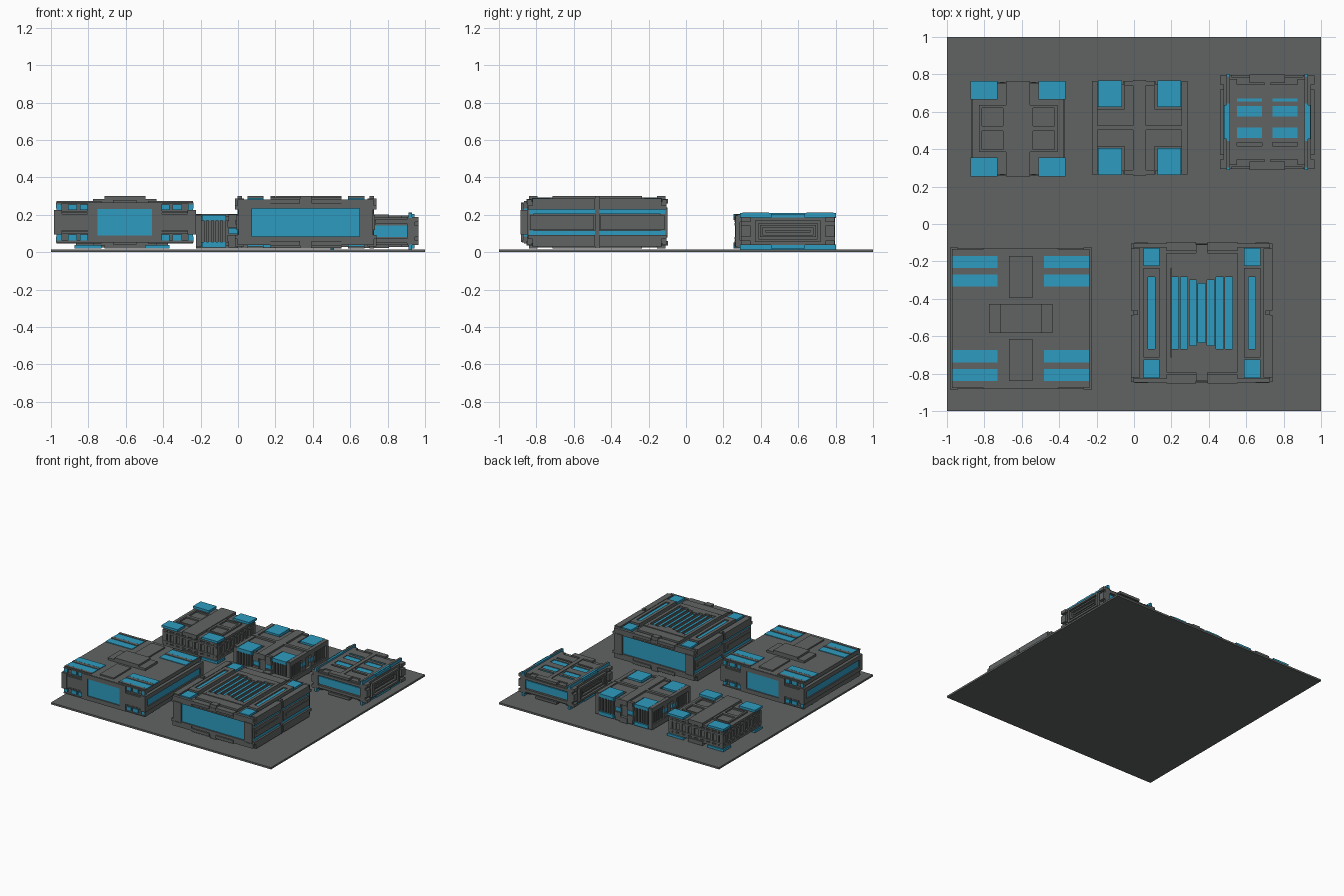
import bpy, bmesh
from itertools import product
from mathutils import Matrix, Vector

old = bpy.data.objects.get("Cube")
if old:
    bpy.data.objects.remove(old)


def material(name, rgb):
    m = bpy.data.materials.new(name)
    m.use_nodes = True
    m.diffuse_color = (*rgb, 1)
    m.node_tree.nodes["Principled BSDF"].inputs["Base Color"].default_value = (*rgb, 1)
    return m


GRAY = material("slate_gray", (0.120, 0.127, 0.127))
BLUE = material("bright_blue", (0.027, 0.33, 0.53))


def part(name, mat, centre, boxes, mirror="xyz"):
    """One object from boxes (x0, x1, y0, y1, z0, z1), mirrored about the centre."""
    signs = [(1, -1) if a in mirror else (1,) for a in "xyz"]
    done = set()
    for b in boxes:
        for s in product(*signs):
            done.add(tuple(round(v, 4) for i in range(3)
                           for v in sorted((b[2 * i] * s[i], b[2 * i + 1] * s[i]))))
    bm = bmesh.new()
    for x0, x1, y0, y1, z0, z1 in sorted(done):
        mid = Vector(((x0 + x1) / 2, (y0 + y1) / 2, (z0 + z1) / 2))
        bmesh.ops.create_cube(bm, size=1, matrix=Matrix.Translation(mid)
                              @ Matrix.Diagonal((x1 - x0, y1 - y0, z1 - z0, 1)))
    me = bpy.data.meshes.new(name)
    bm.to_mesh(me)
    bm.free()
    me.materials.append(mat)
    ob = bpy.data.objects.new(name, me)
    ob.location = centre
    bpy.context.collection.objects.link(ob)
    return ob


def ring(x0, x1, y0, y1, wx, wy, z0, z1):
    """Rectangular frame lying flat."""
    return [(x0, x0 + wx, y0, y1, z0, z1), (x1 - wx, x1, y0, y1, z0, z1),
            (x0 + wx, x1 - wx, y0, y0 + wy, z0, z1), (x0 + wx, x1 - wx, y1 - wy, y1, z0, z1)]


part("base_plate", GRAY, (0, 0, 0), [(-1, 1, -1, 1, 0, 0.015)], "")

# Front left block: louvred corners and stepped centre plate
C = (-0.605, -0.505, 0.16)
part("louvre_block_body", GRAY, C, [
    (-.35, .35, -.35, .35, -.1, .1),
    (-.367, .367, -.372, .372, .098, .107)])
part("louvre_block_centre_plates", GRAY, C, [
    (-.17, .17, -.078, .078, .1, .125),
    (-.11, .11, -.078, .078, .12, .14),
    (-.0625, .0625, .11, .335, .1, .118)])
part("louvre_block_louvre_bars", GRAY, C, [
    (.125, .365, .24, .266, .1, .114), (.125, .365, .339, .36, .1, .114)])
part("louvre_block_blue_louvres", BLUE, C, [
    (.125, .365, .17, .235, .1, .112), (.125, .365, .27, .335, .1, .112)])
part("louvre_block_front_frame", GRAY, C, [
    (.145, .2, .34, .378, -.105, .105), (-.145, .145, .34, .378, .07, .105),
    (.2, .36, .34, .375, -.045, .045), (.2, .345, .34, .37, .05, .06),
    (.335, .38, .34, .38, -.065, .065)])
part("louvre_block_front_panel", BLUE, C, [(-.145, .145, .34, .37, -.07, .07)])
part("louvre_block_front_lights", BLUE, C, [
    (.337, .365, .34, .366, .066, .096), (.255, .305, .34, .366, .066, .096),
    (.187, .24, .34, .366, .066, .096)])
part("louvre_block_side_rails", GRAY, C, [
    (.34, .38, -.345, .345, .03, .065), (.34, .367, -.365, .365, .075, .1)])
part("louvre_block_side_strip", BLUE, C, [(.34, .37, -.345, .345, -.03, .03)])

# Front right block: slatted grille
C = (0.3625, -0.475, 0.16)
part("grille_block_body", GRAY, C, [
    (-.345, .345, -.35, .35, -.1, .1),
    (-.365, .365, -.368, .368, .08, .112)])
part("grille_block_front_panel", BLUE, C, [(-.2875, .2875, .34, .362, -.075, .075)])
part("grille_block_front_frame", GRAY, C, [
    (.2875, .36, .34, .375, -.08, .08), (-.2875, .2875, .34, .372, .075, .085)])
part("grille_block_top_frame", GRAY, C, [
    (.33, .3775, .012, .345, .085, .128), (.33, .365, -.012, .012, .1, .122),
    (.19, .365, .35, .372, .085, .122), (.03, .19, .33, .378, .1, .125),
    (-.03, .03, .32, .365, .1, .14), (-.19, .19, .24, .32, .1, .134)])
part("grille_block_side_ribs", GRAY, C, [
    (.34, .37, .018, .36, -.04, .04), (.34, .365, -.012, .012, -.14, .14),
    (.34, .3775, .012, .37, .068, .09), (.355, .375, .05, .34, -.012, .012)])
part("grille_block_side_strips", BLUE, C, [(.34, .362, -.365, .365, .044, .068)])
slot_half = {0: .158, 1: .175, 2: .1925, 3: .1925}
slats = [(.164, .19, -.24, .24, .11, .14)]
for i, h in slot_half.items():
    x = i * .048
    slats.append((x - .019, x + .019, h, .24, .11, .14))
    if i < 3:
        slats.append((x + .019, x + .029, -.24, .24, .11, .14))
part("grille_block_slats", GRAY, C, slats)
part("grille_block_slot_floors", BLUE, C, [
    (i * .048 - .019, i * .048 + .019, -h, h, .11, .122) for i, h in slot_half.items()])
part("grille_block_rails", GRAY, C, ring(.225, .3125, -.24, .24, .026, .048, .11, .14))
part("grille_block_rail_lights", BLUE, C, [(.251, .2865, -.192, .192, .11, .13)])
part("grille_block_corner_pads", BLUE, C, [(.225, .3125, .25, .348, .11, .13)])

# Back left block: four corner pads and four windows
C = (-0.62, 0.51, 0.1125)
part("window_block_body", GRAY, C, [
    (-.235, .235, -.235, .235, -.07, .07),
    (-.245, .245, -.245, .245, .055, .074)])
part("window_block_spine", GRAY, C, [(-.065, .065, -.255, .255, .06, .0925)])
part("window_block_window_frames", GRAY, C,
     ring(.065, .21, 0, .125, .016, .014, .07, .086))
part("window_block_corner_pads", BLUE, C, [(.11, .255, .155, .255, .074, .0925)])
teeth = [(x - .012, x + .012) for x in (.03, .085, .14, .195)]
part("window_block_side_grid", GRAY, C,
     [(a, b, .23, .247, -.06, .06) for a, b in teeth]
     + [(.23, .247, a, b, -.06, .06) for a, b in teeth]
     + [(-.24, .24, .23, .25, .03, .045), (.23, .25, -.24, .24, .03, .045),
        (.215, .248, .215, .248, -.06, .06)])

# Back middle block: cross ribs and four pads
C = (0.03, 0.515, 0.1125)
part("cross_block_body", GRAY, C, [
    (-.23, .23, -.23, .23, -.06, .06),
    (-.08, .08, -.243, .243, .05, .078), (-.245, .245, -.1, .1, .05, .078)])
part("cross_block_ribs", GRAY, C, [
    (-.035, .035, -.255, .255, .05, .0925), (-.255, .255, -.0125, .0125, .05, .0925),
    (.035, .08, .225, .25, .05, .088), (.225, .255, .0125, .24, .05, .088)])
part("cross_block_corner_pads", BLUE, C, [(.095, .222, .11, .252, .058, .087)])
fins = [(x - .007, x + .007) for x in (.105, .13, .155, .18, .205)]
part("cross_block_side_fins", GRAY, C,
     [(a, b, .22, .245, -.058, .058) for a, b in fins]
     + [(.22, .245, a, b, -.058, .058) for a, b in fins]
     + [(.03, .085, .22, .25, .02, .055), (.22, .25, .03, .085, .02, .055),
        (.225, .255, .225, .25, -.085, .085)])
part("cross_block_side_lights", BLUE, C, [
    (.03, .08, .22, .245, -.016, .016), (.22, .245, .03, .08, -.016, .016)])

# Back right block: long rails and slotted top
C = (0.7125, 0.545, 0.1125)
part("rail_block_body", GRAY, C, [
    (-.23, .23, -.235, .235, -.07, .07),
    (-.235, .235, -.24, .24, .05, .074)])
part("rail_block_top_grid", GRAY, C, [
    (.016, .0275, -.2, .2, .07, .084), (.1625, .2, -.23, .23, .07, .084),
    (.0275, .1625, -.03, .03, .07, .084), (.0275, .1625, .085, .11, .07, .084),
    (.0275, .1625, .127, .2, .07, .084),
    (-.016, .016, -.25, .25, .07, .09), (-.095, .095, .21, .255, .07, .09)])
slots = [(.0275, .1625, .03, .085, .07, .079)]
part("rail_block_wide_slots", BLUE, C, slots)
part("rail_block_narrow_slots", BLUE, C, [(.0275, .1625, .11, .127, .07, .079)], "xz")
part("rail_block_rails", BLUE, C, [
    (.2, .218, -.256, .256, .07, .0975), (.2, .23, -.09, .09, .07, .092)])
part("rail_block_rail_caps", GRAY, C, [(.2, .2175, .1, .243, .0975, .0995)])
part("rail_block_front_panel", BLUE, C, [(-.19, .19, .23, .243, -.03, .03)])
part("rail_block_front_frame", GRAY, C, [
    (-.2, .2, .23, .252, .04, .062), (.19, .235, .23, .252, -.075, .075),
    (.225, .2525, .2, .25, .05, .075), (.225, .2525, .2, .25, -.03, .03)])
part("rail_block_side_frames", GRAY, C, [
    (.225, .2525, -.175, .175, .042, .058), (.225, .2525, .158, .175, -.05, .05),
    (.225, .247, -.15, .15, .02, .032), (.225, .247, .135, .15, -.03, .03),
    (.225, .24, -.12, .12, -.006, .006)])
